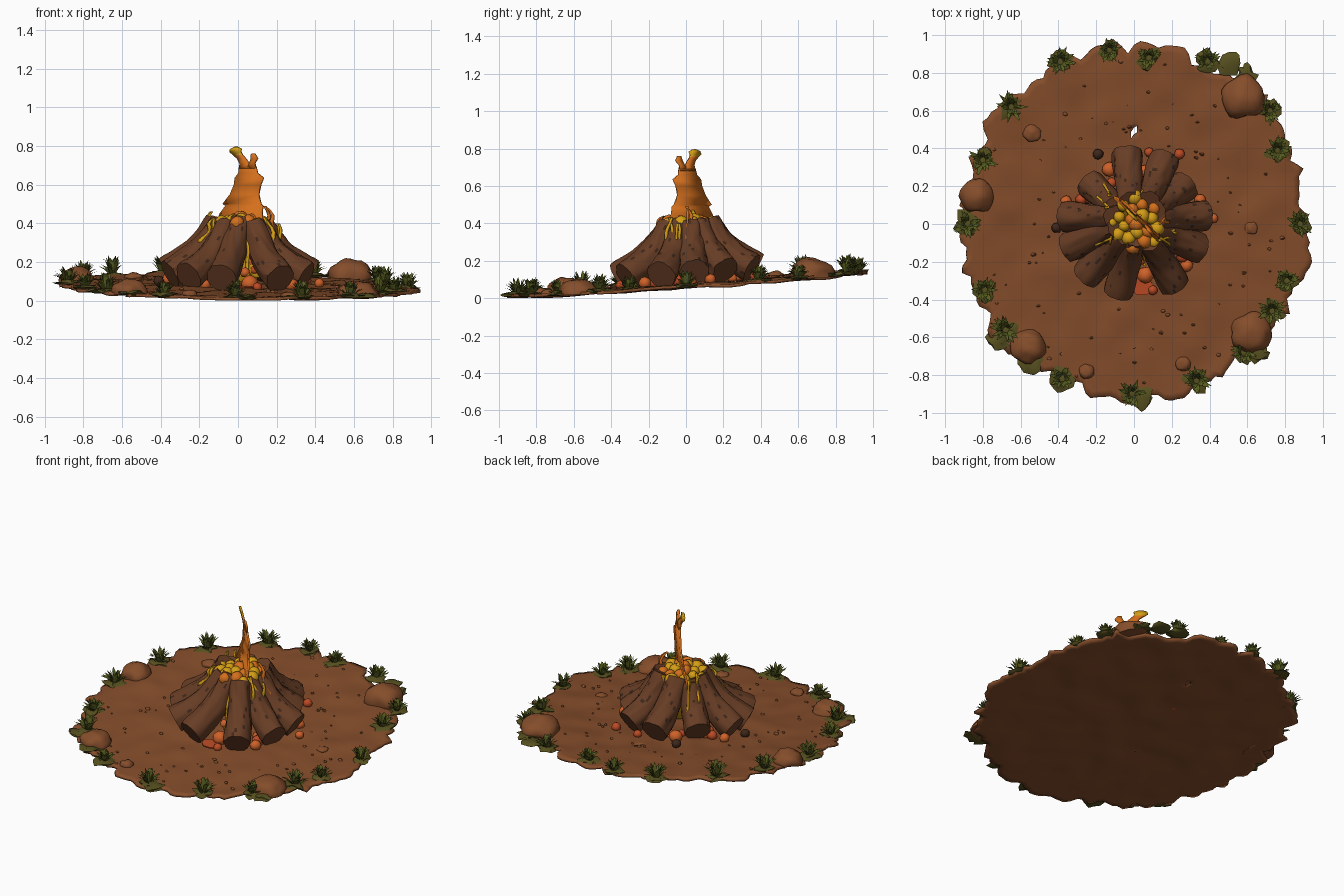
import bpy, bmesh, math, random
from mathutils import Vector, noise

random.seed(7)
rnd = random.uniform
if "Cube" in bpy.data.objects:
    bpy.data.objects.remove(bpy.data.objects["Cube"])


def material(name, r, g, b):
    m = bpy.data.materials.new(name)
    m.use_nodes = True
    m.diffuse_color = (r, g, b, 1)
    bsdf = m.node_tree.nodes["Principled BSDF"]
    bsdf.inputs["Base Color"].default_value = (r, g, b, 1)
    bsdf.inputs["Roughness"].default_value = 0.9
    return m


EARTH = material("earth brown", 0.235, 0.075, 0.024)
BARK = material("bark brown", 0.135, 0.046, 0.018)
CHAR = material("charred wood", 0.05, 0.02, 0.01)
EMBER = material("ember orange", 0.62, 0.12, 0.022)
RED = material("ember red", 0.5, 0.07, 0.018)
FLAME = material("flame orange", 0.66, 0.16, 0.012)
YELLOW = material("flame yellow", 0.66, 0.34, 0.008)
GRASS = material("grass green", 0.1, 0.115, 0.015)
MOSS = material("moss olive", 0.095, 0.08, 0.014)


def finish(bm, name, mats, smooth=None):
    """Turn a bmesh into a scene object."""
    mesh = bpy.data.meshes.new(name)
    bm.to_mesh(mesh)
    bm.free()
    for m in mats:
        mesh.materials.append(m)
    ob = bpy.data.objects.new(name, mesh)
    bpy.context.collection.objects.link(ob)
    if smooth:
        bpy.ops.object.select_all(action='DESELECT')
        ob.select_set(True)
        bpy.context.view_layer.objects.active = ob
        bpy.ops.object.shade_smooth_by_angle(angle=math.radians(smooth))
    return ob


def solidify(ob, thickness, offset):
    mod = ob.modifiers.new("thickness", 'SOLIDIFY')
    mod.thickness, mod.offset = thickness, offset


def slope(x, y):
    return 0.08 + 0.068 * y - 0.015 * x


def lump(bm, centre, radii, mat=0, rough=0.15, detail=2):
    """Irregular ball added to a bmesh, never reaching under the ground."""
    before = set(bm.faces)
    made = bmesh.ops.create_icosphere(bm, subdivisions=detail, radius=1)["verts"]
    seed = Vector(centre) * 9
    for v in made:
        k = 1 + rough * noise.noise(v.co * 1.5 + seed)
        v.co = Vector(centre) + Vector([a * r * k for a, r in zip(v.co, radii)])
        v.co.z = max(v.co.z, slope(v.co.x, v.co.y) - 0.01)
    for f in set(bm.faces) - before:
        f.material_index = mat


# Ground: thin tilted disc with a ragged rim
bm = bmesh.new()
SEGS, RINGS = 180, 26
rim = []
for i in range(SEGS):
    a = math.tau * i / SEGS
    d = Vector((math.cos(a), math.sin(a), 0))
    rim.append(0.915 + 0.03 * math.sin(a) ** 2 + 0.05 * noise.noise(d * 4) +
               0.07 * noise.noise(d * 12) + rnd(-0.015, 0.015))
centre = bm.verts.new((0, 0, slope(0, 0)))
rings = []
for j in range(1, RINGS + 1):
    row = []
    for i in range(SEGS):
        a, r = math.tau * i / SEGS, rim[i] * j / RINGS
        x, y = r * math.cos(a), r * math.sin(a)
        z = slope(x, y) + 0.014 * noise.noise(Vector((x * 6, y * 6, 2)))
        row.append(bm.verts.new((x, y, max(z, 0.016))))
    rings.append(row)
for i in range(SEGS):
    n = (i + 1) % SEGS
    bm.faces.new((centre, rings[0][i], rings[0][n]))
    for a, b in zip(rings, rings[1:]):
        bm.faces.new((a[i], b[i], b[n], a[n]))
gap = Vector((0, 0.49))
bmesh.ops.delete(bm, geom=[f for f in bm.faces
                 if (f.calc_center_median().xy - gap).length < 0.022], context='FACES')
solidify(finish(bm, "ground", [EARTH], 40), 0.016, -1)

# Rocks and pebbles in the soil
bm = bmesh.new()
for x, y, r, h in ((0.58, 0.67, 0.115, 0.105), (-0.83, 0.15, 0.09, 0.07),
                   (0.62, -0.58, 0.11, 0.07), (-0.56, -0.65, 0.09, 0.07),
                   (-0.54, 0.48, 0.045, 0.025), (-0.25, -0.78, 0.04, 0.025),
                   (0.26, -0.74, 0.04, 0.02), (0.62, -0.02, 0.035, 0.015)):
    lump(bm, (x, y, slope(x, y)), (r, r, h), rough=0.22, detail=3)
for i in range(90):
    a, r = rnd(0, math.tau), rnd(0.45, 0.88)
    x, y, s = r * math.cos(a), r * math.sin(a), rnd(0.006, 0.016)
    lump(bm, (x, y, slope(x, y)), (s, s * 0.7, s * 0.8), rough=0.5, detail=1)
finish(bm, "rocks", [EARTH], 50)


# Logs: tapered, sagging trunks leaning on each other, cut square at the foot
def log(foot, head, index):
    bm = bmesh.new()
    sides, steps = 32, 14
    fx, fy = foot[0] * 0.95, foot[1] * 0.95
    p0 = Vector((fx, fy, slope(fx, fy) + 0.06))
    p1 = Vector((head[0], head[1], 0.405 + rnd(-0.012, 0.012)))
    axis = (p1 - p0).normalized()
    side = axis.cross(Vector((0, 0, 1))).normalized()
    sag = side.cross(axis) * 0.034
    rows = []
    for j in range(steps + 1):
        t = j / steps
        c = p0.lerp(p1, t) - sag * math.sin(math.pi * t)
        tangent = (p1 - p0 - sag * math.pi * math.cos(math.pi * t)).normalized()
        up = side.cross(tangent)
        row = []
        for i in range(sides):
            a = math.tau * i / sides
            d = side * math.cos(a) + up * math.sin(a)
            k = 0.082 - 0.022 * t + 0.01 * noise.noise(d * 2.5 + Vector((t * 3, index, 0)))
            if j in (0, steps):
                k *= 0.95
            row.append(bm.verts.new(c + d * k))
        rows.append(row)
    for a, b in zip(rows, rows[1:]):
        for i in range(sides):
            n = (i + 1) % sides
            f = bm.faces.new((a[i], a[n], b[n], b[i]))
            f.material_index = int(random.random() < 0.04)
    for cap in (rows[0][::-1], rows[-1]):
        bm.faces.new(cap)
    bmesh.ops.recalc_face_normals(bm, faces=bm.faces)
    finish(bm, "log_%d" % index, [BARK, CHAR], 45)


LOGS = (((-0.04, 0.40), (-0.02, 0.12)), ((0.17, 0.37), (0.08, 0.12)),
        ((0.29, 0.22), (0.11, 0.07)), ((0.40, 0.05), (0.12, 0.03)),
        ((0.37, -0.14), (0.09, -0.03)), ((0.23, -0.34), (0.08, -0.09)),
        ((-0.09, -0.38), (0.01, -0.07)), ((-0.27, -0.29), (-0.05, -0.06)),
        ((-0.37, -0.13), (-0.09, -0.02)), ((-0.39, 0.04), (-0.11, 0.04)),
        ((-0.25, 0.23), (-0.10, 0.09)))
for n, (foot, head) in enumerate(LOGS):
    log(foot, head, n + 1)

# Embers around the feet, in the gaps and at the top of the pile
bm = bmesh.new()
for x, y, s, m in ((-0.19, 0.37, 0.028, 2), (-0.13, 0.29, 0.04, 0), (0.06, 0.28, 0.035, 0),
                   (0.24, 0.37, 0.028, 1), (0.08, 0.38, 0.025, 1), (-0.36, 0.12, 0.03, 0),
                   (-0.28, 0.13, 0.03, 1), (0.42, 0.03, 0.025, 0), (-0.41, -0.02, 0.028, 2),
                   (0.06, -0.27, 0.045, 0), (0.1, -0.35, 0.025, 1), (-0.17, -0.26, 0.03, 0),
                   (0.28, -0.22, 0.033, 0), (0.26, -0.17, 0.035, 1), (0.35, 0.13, 0.03, 0)):
    lump(bm, (x, y, slope(x, y) + s * 0.6), (s, s, s), m)
for i in range(40):
    a, r, s = rnd(0, math.tau), rnd(0.08, 0.28), rnd(0.022, 0.035)
    x, y = r * math.cos(a), r * math.sin(a)
    lump(bm, (x, y, slope(x, y) + s * 0.5 + 1.2 * max(0, 0.25 - r)), (s, s, s), i % 2)
for i in range(20):
    a, r, s = i * 2.4, 0.032 * math.sqrt(i), rnd(0.03, 0.042)
    lump(bm, (r * math.cos(a) + 0.01, r * math.sin(a), 0.425 - 0.2 * r), (s, s, s), 3 + int(i % 5 > 1))
finish(bm, "embers", [EMBER, RED, CHAR, FLAME, YELLOW], 60)

# Glowing patch between the front logs
bm = bmesh.new()
bmesh.ops.create_circle(bm, cap_ends=True, segments=9, radius=0.07)
for v in bm.verts:
    x, y = v.co.x * rnd(0.8, 1.1) + 0.04, v.co.y * 0.7 - 0.33
    v.co = Vector((x, y, slope(x, y) + 0.012))
solidify(finish(bm, "glow_patch", [RED]), 0.006, 0)


# Flames: bent sheets, each row being height, left edge, right edge
def flame(name, origin, angle, rows, yellow, wave=0.06):
    bm = bmesh.new()
    along = Vector((math.cos(angle), math.sin(angle), 0))
    across = Vector((-along.y, along.x, 0))
    pairs = []
    for z, left, right in rows:
        base = Vector((*origin, z)) + across * wave * math.sin((z - 0.25) * 4.6)
        pairs.append([bm.verts.new(base + along * t) for t in (left, right)])
    for a, b in zip(pairs, pairs[1:]):
        f = bm.faces.new((a[0], a[1], b[1], b[0]))
        f.material_index = int(yellow(f.calc_center_median().z))
    solidify(finish(bm, name, [FLAME, YELLOW], 40), 0.012, 0)


Q = math.sqrt(2)
BODY = ((0.1, -0.05, 0.09), (0.25, -0.08, 0.1), (0.38, -0.13, 0.12), (0.45, -0.115, 0.1),
        (0.49, -0.09, 0.1), (0.5, -0.105, 0.09), (0.55, -0.07, 0.075), (0.6, -0.05, 0.085),
        (0.635, -0.045, 0.1), (0.66, -0.025, 0.07), (0.69, -0.02, 0.065))
LEFT = ((0.68, -0.02, 0.035), (0.71, -0.015, 0.03), (0.735, -0.025, 0.015), (0.755, -0.045, 0.0),
        (0.77, -0.06, -0.005), (0.785, -0.055, 0.0), (0.795, -0.035, -0.02))
RIGHT = ((0.68, 0.02, 0.065), (0.71, 0.035, 0.06), (0.735, 0.045, 0.078), (0.76, 0.05, 0.065))
for name, rows in (("flame_body", BODY), ("flame_left_tip", LEFT), ("flame_right_tip", RIGHT)):
    flame(name, (-0.01, -0.01), -math.pi / 4, [(z, l * Q, r * Q) for z, l, r in rows],
          lambda z: z < 0.4 or z > 0.75)
CORE = ((0.09, -0.1, 0.08), (0.2, -0.1, 0.09), (0.32, -0.09, 0.08), (0.42, -0.04, 0.05), (0.47, 0, 0.01))
flame("flame_core", (0.03, 0.02), math.pi / 4, CORE, lambda z: True, 0.02)

# Thin licks of fire escaping between the logs
for n, (x, y, lo, hi) in enumerate(((-0.13, 0.1, 0.3, 0.46), (0.15, 0.0, 0.3, 0.49),
                                    (0.15, -0.09, 0.22, 0.43), (0.04, -0.14, 0.12, 0.38),
                                    (0.05, 0.17, 0.2, 0.43), (-0.12, 0.16, 0.2, 0.44),
                                    (0.2, -0.05, 0.15, 0.4), (-0.13, -0.07, 0.3, 0.43))):
    out = math.atan2(y, x)
    for k in range(2):
        rows = []
        for i in range(9):
            t = i / 8
            mid = 0.06 * (1 - t) + 0.015 * math.sin(t * 9 + n)
            half = 0.016 * (1 - t) + 0.004
            rows.append((lo + (hi - lo) * t, mid - half, mid + half))
        flame("flame_lick_%d" % (2 * n + k + 1), (x, y), out + k * 0.9,
              rows, lambda z: n != 1, 0.012)

# Grass tufts on mossy pads around the rim, with a few bare pads beside the rocks
TUFTS = ((-0.13, 0.92), (0.08, 0.88), (0.39, 0.86), (-0.39, 0.86), (-0.65, 0.62), (-0.8, 0.34),
         (-0.88, 0), (-0.79, -0.35), (-0.68, -0.56), (-0.38, -0.82), (-0.01, -0.9), (0.33, -0.83),
         (0.58, -0.68), (0.73, -0.46), (0.81, -0.3), (0.88, 0), (0.76, 0.39), (0.72, 0.6))
PADS = ((0.6, 0.79), (0.5, 0.85), (0.66, -0.68), (-0.55, -0.74), (-0.72, -0.62), (0.04, -0.92))
grass, moss = bmesh.new(), bmesh.new()
for x, y in TUFTS + PADS:
    size = rnd(0.8, 1.1)
    lump(moss, (x, y, slope(x, y)), (0.06 * size, 0.06 * size, 0.014), rough=0.9)
for x, y in TUFTS:
    ground = Vector((x, y, slope(x, y)))
    size = rnd(0.75, 1.05)
    for i in range(34):
        a, lean = rnd(0, math.tau), rnd(0.2, 1.0)
        d = Vector((math.cos(a), math.sin(a), 0))
        w = Vector((-d.y, d.x, 0)) * 0.0095
        reach, tall = 0.08 * lean * size, 0.1 * (1.15 - 0.75 * lean) * size
        base = ground + d * 0.012
        mid = base + d * reach * 0.5 + Vector((0, 0, tall * 0.75))
        tip = base + d * reach + Vector((0, 0, tall))
        a0, a1, b0, b1, t = [grass.verts.new(p) for p in
                             (base - w * 0.7, base + w * 0.7, mid - w, mid + w, tip)]
        grass.faces.new((a0, b0, b1, a1))
        grass.faces.new((b0, t, b1))
bmesh.ops.reverse_faces(grass, faces=[f for f in grass.faces if f.normal.z < 0])
finish(grass, "grass_tufts", [GRASS])
finish(moss, "moss_pads", [MOSS], 50)
